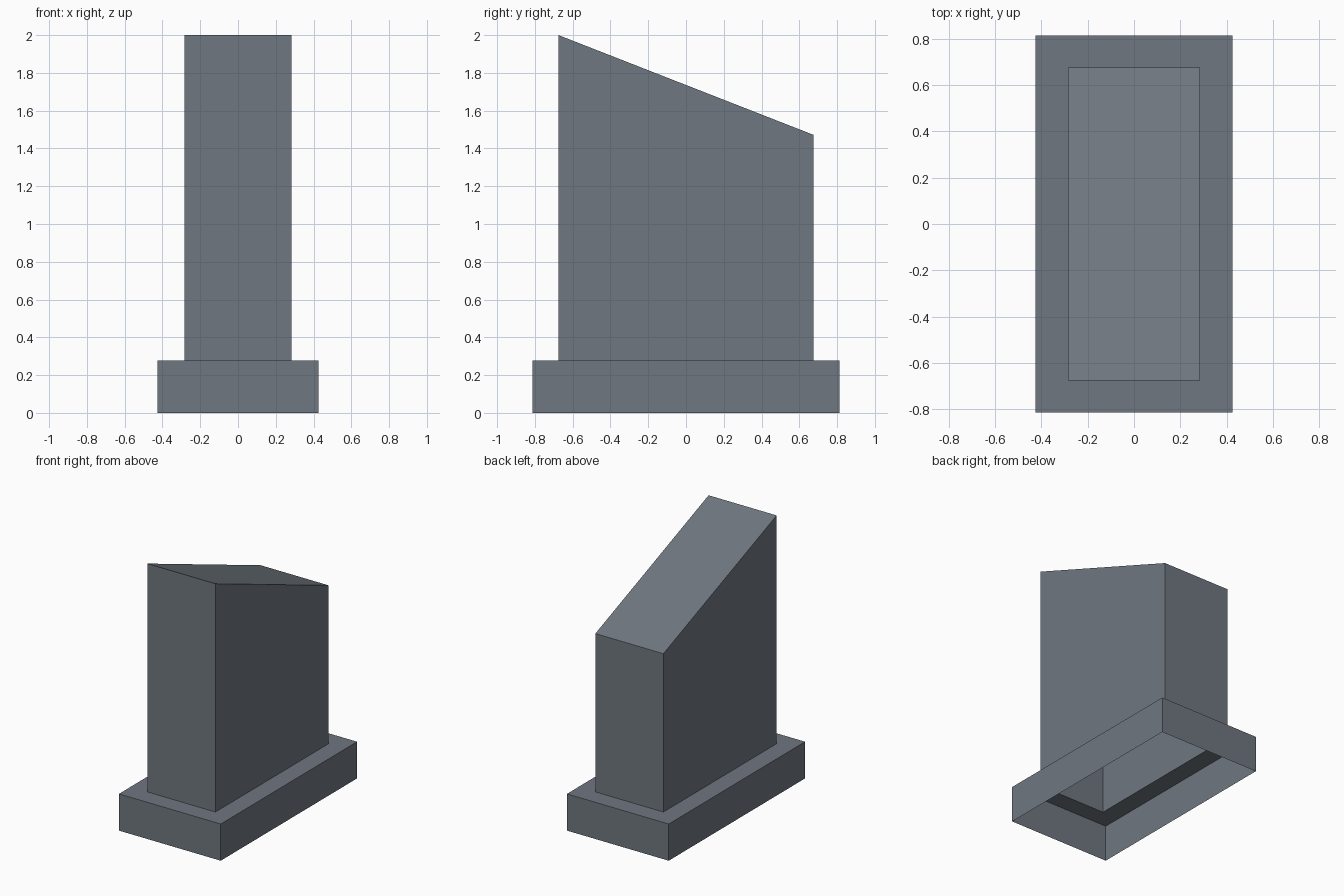
import bpy, bmesh

if "Cube" in bpy.data.objects:
    bpy.data.objects.remove(bpy.data.objects["Cube"])

BASE_X, BASE_Y, BASE_H = 0.425, 0.813, 0.277
TOWER_X, TOWER_Y = 0.284, 0.675
FRONT_H, BACK_H = 2.0, 1.472

grey = bpy.data.materials.new("slate grey")
grey.diffuse_color = (0.162, 0.184, 0.216, 1.0)
grey.use_nodes = True
grey.node_tree.nodes["Principled BSDF"].inputs["Base Color"].default_value = grey.diffuse_color


def rect(bm, hx, hy, z_front, z_back):
    """Counter-clockwise rectangle of vertices, optionally sloped along y."""
    return [bm.verts.new(p) for p in ((-hx, -hy, z_front), (hx, -hy, z_front),
                                      (hx, hy, z_back), (-hx, hy, z_back))]


def bridge(bm, low, high):
    for i in range(4):
        j = (i + 1) % 4
        bm.faces.new((low[i], low[j], high[j], high[i]))


def make(name, bm):
    mesh = bpy.data.meshes.new(name)
    bm.to_mesh(mesh)
    bm.free()
    mesh.materials.append(grey)
    bpy.context.collection.objects.link(bpy.data.objects.new(name, mesh))


# Base: open-bottomed skirt with a flat ledge around the tower opening
bm = bmesh.new()
foot = rect(bm, BASE_X, BASE_Y, 0, 0)
rim = rect(bm, BASE_X, BASE_Y, BASE_H, BASE_H)
opening = rect(bm, TOWER_X, TOWER_Y, BASE_H, BASE_H)
bridge(bm, foot, rim)
bridge(bm, rim, opening)
make("base", bm)

# Tower: hollow shaft rising from the ledge, closed by a sloped roof
bm = bmesh.new()
low = rect(bm, TOWER_X, TOWER_Y, BASE_H, BASE_H)
high = rect(bm, TOWER_X, TOWER_Y, FRONT_H, BACK_H)
bridge(bm, low, high)
bm.faces.new(high)
make("tower", bm)
